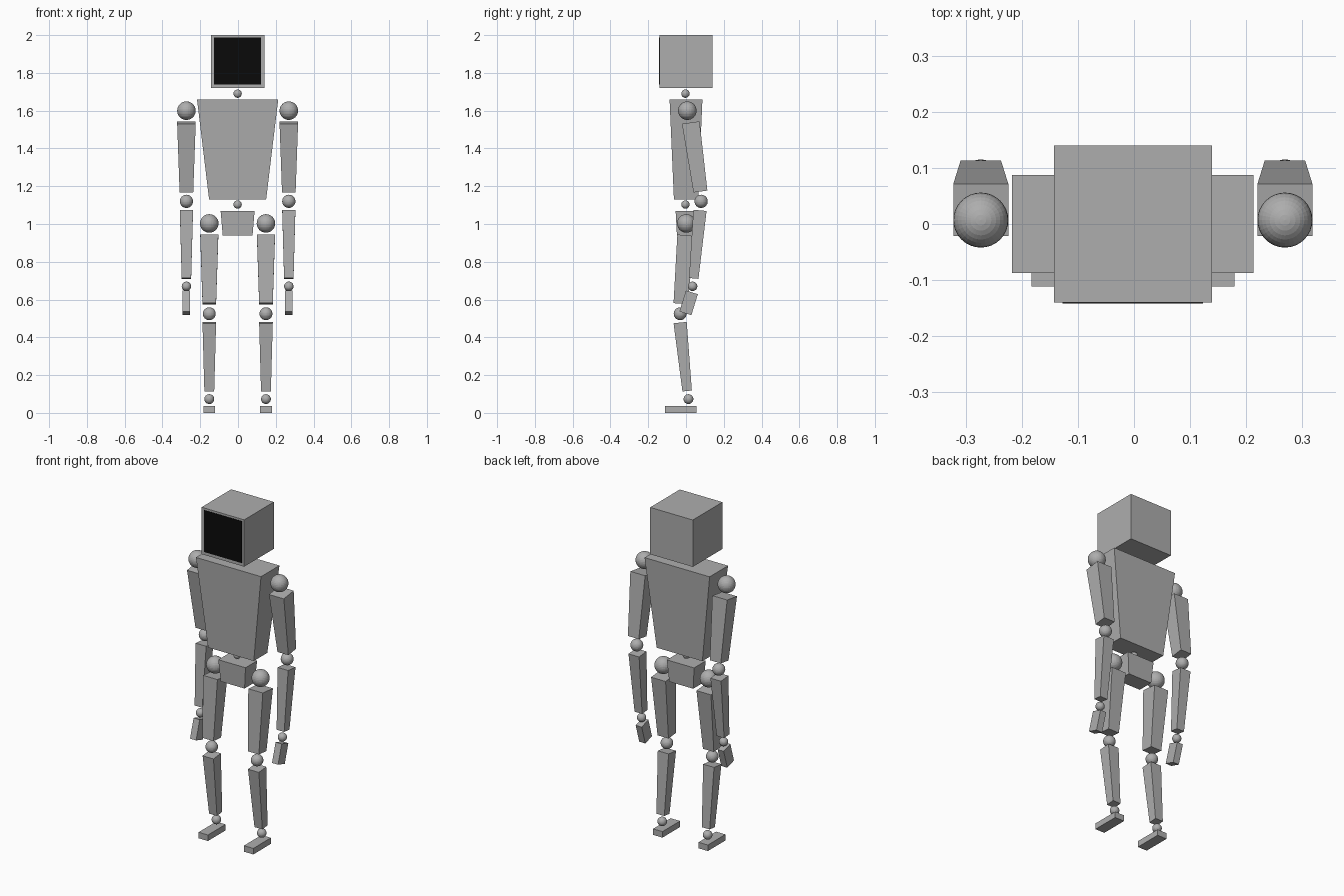
import bpy
import bmesh
from mathutils import Vector, Matrix

cube = bpy.data.objects.get("Cube")
if cube:
    bpy.data.objects.remove(cube, do_unlink=True)

CX = -0.002  # centre line of the figure


def material(name, value):
    mat = bpy.data.materials.new(name)
    mat.use_nodes = True
    color = (value, value, value, 1)
    mat.diffuse_color = color
    mat.node_tree.nodes["Principled BSDF"].inputs["Base Color"].default_value = color
    return mat


grey = material("grey body", 0.42)
black = material("black screen", 0.003)


def finish(name, bm, mat):
    mesh = bpy.data.meshes.new(name)
    bm.to_mesh(mesh)
    bm.free()
    mesh.materials.append(mat)
    obj = bpy.data.objects.new(name, mesh)
    bpy.context.collection.objects.link(obj)
    return obj


def ball(name, x, y, z, radius):
    """Flat-faceted ball joint."""
    bm = bmesh.new()
    bmesh.ops.create_uvsphere(bm, u_segments=32, v_segments=16, radius=radius,
                              matrix=Matrix.Translation((CX + x, y, z)))
    return finish(name, bm, grey)


def block(name, x, top, bottom, top_half, bottom_half, mat=grey):
    """Tapered box between two (y, z) centres, with caps square to its axis."""
    start, end = (Vector((CX + x, *p)) for p in (top, bottom))
    up = (start - end).normalized()
    depth = up.cross(Vector((1, 0, 0)))
    bm = bmesh.new()
    bmesh.ops.create_cube(bm, size=2)
    for v in bm.verts:
        sx, sy, sz = v.co
        centre, half = (start, top_half) if sz > 0 else (end, bottom_half)
        v.co = centre + Vector((sx * half[0], 0, 0)) + depth * sy * half[1]
    return finish(name, bm, mat)


# Head with a flat screen on its face
block("head", 0, (0, 2.0), (0, 1.72), (0.141, 0.14), (0.141, 0.14))
block("screen", 0, (-0.14, 1.988), (-0.14, 1.738), (0.125, 0.002), (0.125, 0.002), black)

# Trunk
ball("neck_joint", 0, -0.003, 1.69, 0.022)
block("torso", 0, (0, 1.66), (0, 1.13), (0.215, 0.087), (0.151, 0.064))
ball("waist_joint", 0, -0.003, 1.103, 0.022)
block("pelvis", 0, (0, 1.07), (0, 0.94), (0.09, 0.055), (0.079, 0.048))

# Limbs, one set per side
for side, s in (("left", 1), ("right", -1)):
    arm, leg = s * 0.271, s * 0.15
    ball(side + "_shoulder", arm, 0.007, 1.6, 0.049)
    block(side + "_upper_arm", arm, (0.025, 1.537), (0.0765, 1.172),
          (0.049, 0.047), (0.036, 0.037))
    ball(side + "_elbow", arm, 0.08, 1.12, 0.035)
    block(side + "_forearm", arm, (0.074, 1.072), (0.041, 0.712),
          (0.035, 0.035), (0.025, 0.025))
    ball(side + "_wrist", arm, 0.035, 0.67, 0.025)
    block(side + "_hand", arm, (0.031, 0.638), (-0.003, 0.527),
          (0.02, 0.033), (0.02, 0.033))

    ball(side + "_hip", leg, 0.002, 1.003, 0.049)
    block(side + "_thigh", leg, (0.002, 0.94), (-0.03, 0.578),
          (0.048, 0.048), (0.036, 0.036))
    ball(side + "_knee", leg, -0.031, 0.525, 0.034)
    block(side + "_shin", leg, (-0.031, 0.478), (0.006, 0.116),
          (0.036, 0.035), (0.026, 0.025))
    ball(side + "_ankle", leg, 0.013, 0.073, 0.026)
    block(side + "_foot", leg, (-0.028, 0.036), (-0.028, 0),
          (0.031, 0.083), (0.031, 0.083))
